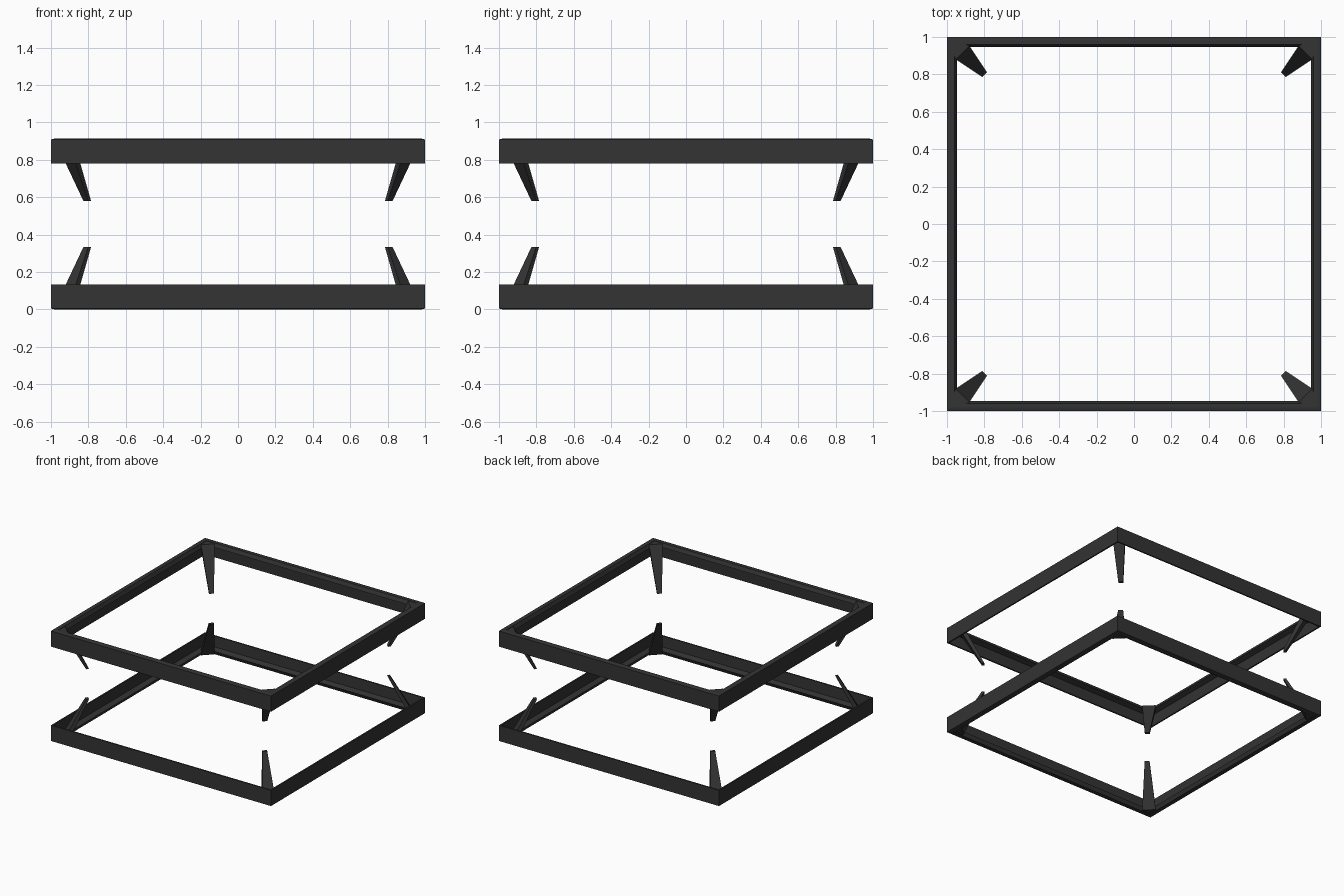
import bpy, bmesh

if "Cube" in bpy.data.objects:
    bpy.data.objects.remove(bpy.data.objects["Cube"])

H = 0.914
mat = bpy.data.materials.new("dark_metal")
mat.diffuse_color = (0.033, 0.033, 0.033, 1)
mat.use_nodes = True
mat.node_tree.nodes["Principled BSDF"].inputs["Base Color"].default_value = mat.diffuse_color


def make(name, build, flip):
    """Build an object; flip mirrors it to the top of the model."""
    bm = bmesh.new()
    build(bm)
    if flip:
        for v in bm.verts:
            v.co.z = H - v.co.z
    bmesh.ops.recalc_face_normals(bm, faces=bm.faces)
    me = bpy.data.meshes.new(name)
    bm.to_mesh(me)
    bm.free()
    me.materials.append(mat)
    ob = bpy.data.objects.new(name, me)
    bpy.context.collection.objects.link(ob)


def skin(bm, rings, closed):
    rings = [[bm.verts.new(p) for p in r] for r in rings]
    n, m = len(rings), len(rings[0])
    for i in range(n if closed else n - 1):
        a, b = rings[i], rings[(i + 1) % n]
        for j in range(m):
            k = (j + 1) % m
            bm.faces.new((a[j], a[k], b[k], b[j]))
    if not closed:
        bm.faces.new(rings[0])
        bm.faces.new(rings[-1])


CORNERS = [(-1, -1), (1, -1), (1, 1), (-1, 1)]

# frame section: thin outer wall with an inward flange (distance, height)
PROFILE = [(1, 0.134), (1, 0.005), (0.98, 0), (0.96, 0),
           (0.946, 0.03), (0.985, 0.045), (0.988, 0.134)]


def frame(bm):
    skin(bm, [[(sx * d, sy * d, z) for d, z in PROFILE] for sx, sy in CORNERS], True)


def prong(sx, sy):
    # tapered four-sided prong leaning in from a corner
    def section(a, b, t, z):
        return [(sx * x, sy * y, z) for x, y in ((a, b), (b, a), (b + t, a + t), (a + t, b + t))]

    def build(bm):
        skin(bm, [section(0.952, 0.88, 0.03, 0.004),
                  section(0.812, 0.786, 0.015, 0.333)], False)
    return build


def gusset(sx, sy):
    # flat triangular corner plate
    def build(bm):
        pts = [(0.952, 0.88), (0.88, 0.952), (0.96, 0.985), (0.985, 0.985), (0.985, 0.96)]
        skin(bm, [[(sx * x, sy * y, z) for x, y in pts] for z in (0.003, 0.03)], False)
    return build


for flip, level in ((False, "lower"), (True, "upper")):
    make(level + "_frame", frame, flip)
    for i, (sx, sy) in enumerate(CORNERS):
        make(f"{level}_prong_{i + 1}", prong(sx, sy), flip)
        make(f"{level}_gusset_{i + 1}", gusset(sx, sy), flip)
